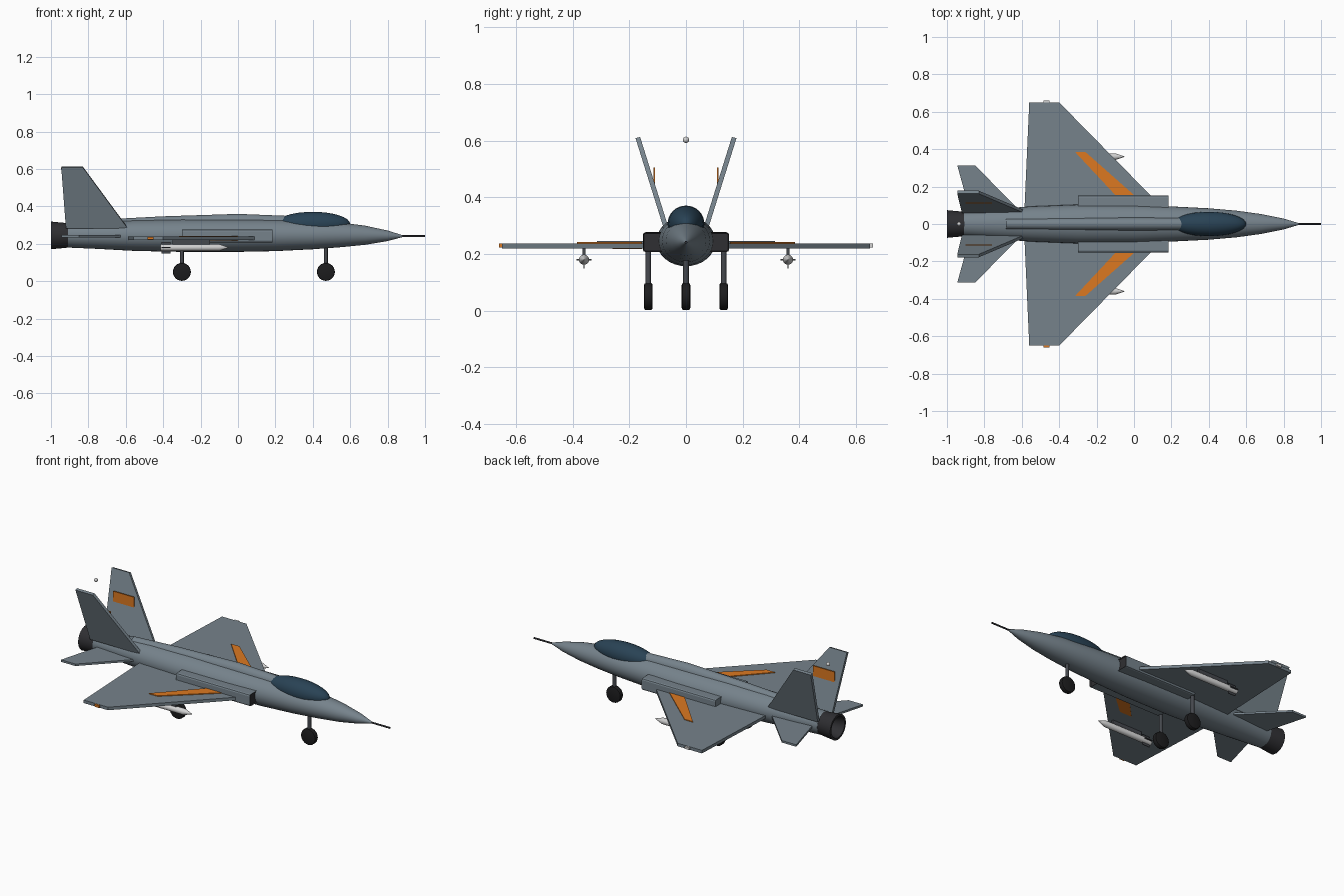
import bpy, bmesh, math
from mathutils import Vector, Matrix

cube = bpy.data.objects.get("Cube")
if cube:
    bpy.data.objects.remove(cube, do_unlink=True)


def material(name, r, g, b):
    m = bpy.data.materials.new(name)
    m.use_nodes = True
    m.diffuse_color = (r, g, b, 1)
    m.node_tree.nodes["Principled BSDF"].inputs["Base Color"].default_value = (r, g, b, 1)
    return m


GREY = material("blue grey paint", .18, .225, .26)
ORANGE = material("orange marking", .72, .19, .015)
GLASS = material("dark blue glass", .022, .055, .09)
BLACK = material("black rubber", .012, .012, .013)
DARK = material("dark metal", .028, .028, .032)
STRUT = material("strut grey", .06, .065, .075)
WHITE = material("light grey", .65, .65, .65)


def finish(name, bm, *mats, smooth=False):
    bmesh.ops.recalc_face_normals(bm, faces=bm.faces)
    mesh = bpy.data.meshes.new(name)
    bm.to_mesh(mesh)
    bm.free()
    obj = bpy.data.objects.new(name, mesh)
    bpy.context.collection.objects.link(obj)
    for m in mats:
        mesh.materials.append(m)
    if smooth:
        bpy.ops.object.select_all(action='DESELECT')
        obj.select_set(True)
        bpy.context.view_layer.objects.active = obj
        bpy.ops.object.shade_smooth_by_angle(angle=math.radians(35))
    return obj


def loft(name, stations, mat, y=0, sides=32):
    """Elliptical rings along x; each station is x, half width, half height, centre z."""
    bm = bmesh.new()
    rings = []
    for x, ry, rz, z in stations:
        angles = [2 * math.pi * i / sides for i in range(sides)]
        rings.append([bm.verts.new((x, y + ry * math.cos(a), z + rz * math.sin(a))) for a in angles])
    for a, b in zip(rings, rings[1:]):
        for i in range(sides):
            j = (i + 1) % sides
            bm.faces.new((a[i], a[j], b[j], b[i]))
    bm.faces.new(rings[0])
    bm.faces.new(rings[-1])
    return finish(name, bm, mat, smooth=True)


def slab(name, points, thickness, mat):
    """Flat polygon given a thickness (vector) centred on its points."""
    bm = bmesh.new()
    half = Vector(thickness) / 2
    low = [bm.verts.new(Vector(p) - half) for p in points]
    high = [bm.verts.new(Vector(p) + half) for p in points]
    bm.faces.new(low)
    bm.faces.new(high)
    for i in range(len(points)):
        j = (i + 1) % len(points)
        bm.faces.new((low[i], low[j], high[j], high[i]))
    return finish(name, bm, mat)


def box(name, centre, size, *mats):
    bm = bmesh.new()
    bmesh.ops.create_cube(bm, size=1, matrix=Matrix.Translation(centre) @ Matrix.Diagonal((*size, 1)))
    return finish(name, bm, *mats)


def ball(name, centre, radii, mat):
    bm = bmesh.new()
    bmesh.ops.create_uvsphere(bm, u_segments=32, v_segments=16, radius=1,
                              matrix=Matrix.Translation(centre) @ Matrix.Diagonal((*radii, 1)))
    return finish(name, bm, mat, smooth=True)


def rod(name, centre, radius, length, axis, mat, bevel=0):
    bm = bmesh.new()
    turn = Matrix.Rotation(math.pi / 2, 4, axis) if axis else Matrix()
    bmesh.ops.create_cone(bm, cap_ends=True, segments=24, radius1=radius, radius2=radius,
                          depth=length, matrix=Matrix.Translation(centre) @ turn)
    if bevel:
        rims = [e for e in bm.edges if any(len(f.verts) > 4 for f in e.link_faces)]
        bmesh.ops.bevel(bm, geom=rims, offset=bevel, segments=2, affect='EDGES', profile=.5)
    return finish(name, bm, mat, smooth=True)


def landing_gear(name, x, y):
    rod(name + "_strut", (x, y, .13), .01, .16, None, STRUT)
    rod(name + "_wheel", (x, y, .05), .048, .03, 'X', BLACK, bevel=.007)


# Fuselage, spine, canopy, probe and exhaust
loft("fuselage", [(-.91, .067, .065, .245), (-.75, .08, .072, .245), (-.55, .094, .083, .245),
                  (-.3, .104, .088, .245), (0, .103, .088, .245), (.2, .094, .085, .246),
                  (.4, .084, .076, .247), (.55, .071, .066, .248), (.68, .053, .051, .246),
                  (.8, .029, .028, .243), (.88, .005, .005, .241)], GREY)
loft("spine", [(-.685, .03, .032, .3), (-.4, .034, .04, .307), (0, .036, .045, .315),
               (.3, .034, .036, .312)], GREY)
ball("canopy", (.4, 0, .306), (.2, .065, .065), GLASS)
rod("nose_probe", (.935, 0, .241), .005, .13, 'Y', DARK)
loft("exhaust_nozzle", [(-.895, .064, .064, .245), (-1, .074, .074, .245), (-1, .062, .062, .245),
                        (-.93, .045, .045, .245)], DARK)
ball("tail_beacon", (-.935, 0, .603), (.011, .011, .011), WHITE)
landing_gear("nose_gear", .47, 0)

for s, side in ((1, "left"), (-1, "right")):
    # Wing with its marking and tip light
    slab(side + "_wing", [(.17, s * .07, .229), (-.4, s * .65, .229), (-.56, s * .65, .229),
                          (-.586, s * .07, .229)], (0, 0, .018), GREY)
    slab(side + "_wing_marking", [(0, s * .155, .24), (-.26, s * .385, .24), (-.315, s * .385, .24),
                                  (-.1, s * .155, .24)], (0, 0, .005), ORANGE)
    box(side + "_tip_light", (-.468, s * .652, .23), (.03, .016, .014), WHITE if s > 0 else ORANGE)

    # Tailplane and canted fin with its marking
    slab(side + "_tailplane", [(-.6, s * .06, .24), (-.85, s * .314, .24), (-.945, s * .314, .24),
                               (-.875, s * .06, .24)], (0, 0, .012), GREY)
    slab(side + "_fin", [(-.59, s * .068, .285), (-.83, s * .17, .611), (-.945, s * .17, .611),
                         (-.92, s * .068, .285)], (0, .016, -s * .005), GREY)
    box(side + "_fin_marking", (-.83, s * .112, .47), (.14, .006, .07), ORANGE)

    # Air intake with a dark mouth
    duct = box(side + "_intake", (-.058, s * .115, .242), (.485, .075, .07), GREY, DARK)
    bm = bmesh.new()
    bm.from_mesh(duct.data)
    long_edges = [e for e in bm.edges if abs(e.verts[0].co.x - e.verts[1].co.x) > .1]
    bmesh.ops.bevel(bm, geom=long_edges, offset=.01, segments=2, affect='EDGES', profile=.5)
    bm.normal_update()
    mouth = [f for f in bm.faces if f.normal.x > .9]
    bmesh.ops.inset_region(bm, faces=mouth, thickness=.004, depth=-.006)
    for f in bm.faces:
        if f.calc_center_median().x > .17:
            f.material_index = 1
    bm.to_mesh(duct.data)
    bm.free()

    # Underwing store: body, pointed nose, crossed fins and pylon
    y = s * .36
    loft(side + "_store", [(-.415, .018, .018, .18), (-.1, .018, .018, .18), (-.05, .001, .001, .18)],
         WHITE, y=y, sides=20)
    box(side + "_store_pylon", (-.25, y, .207), (.2, .012, .03), STRUT)
    box(side + "_store_fin_upright", (-.385, y, .18), (.05, .004, .062), STRUT)
    box(side + "_store_fin_level", (-.385, y, .18), (.05, .052, .004), STRUT)

    landing_gear(side + "_main_gear", -.3, s * .133)

# Marking on the underside of the right wing
slab("right_wing_under_marking", [(0, -.155, .219), (-.12, -.26, .219), (-.2, -.26, .219),
                                  (-.1, -.155, .219)], (0, 0, .004), ORANGE)
